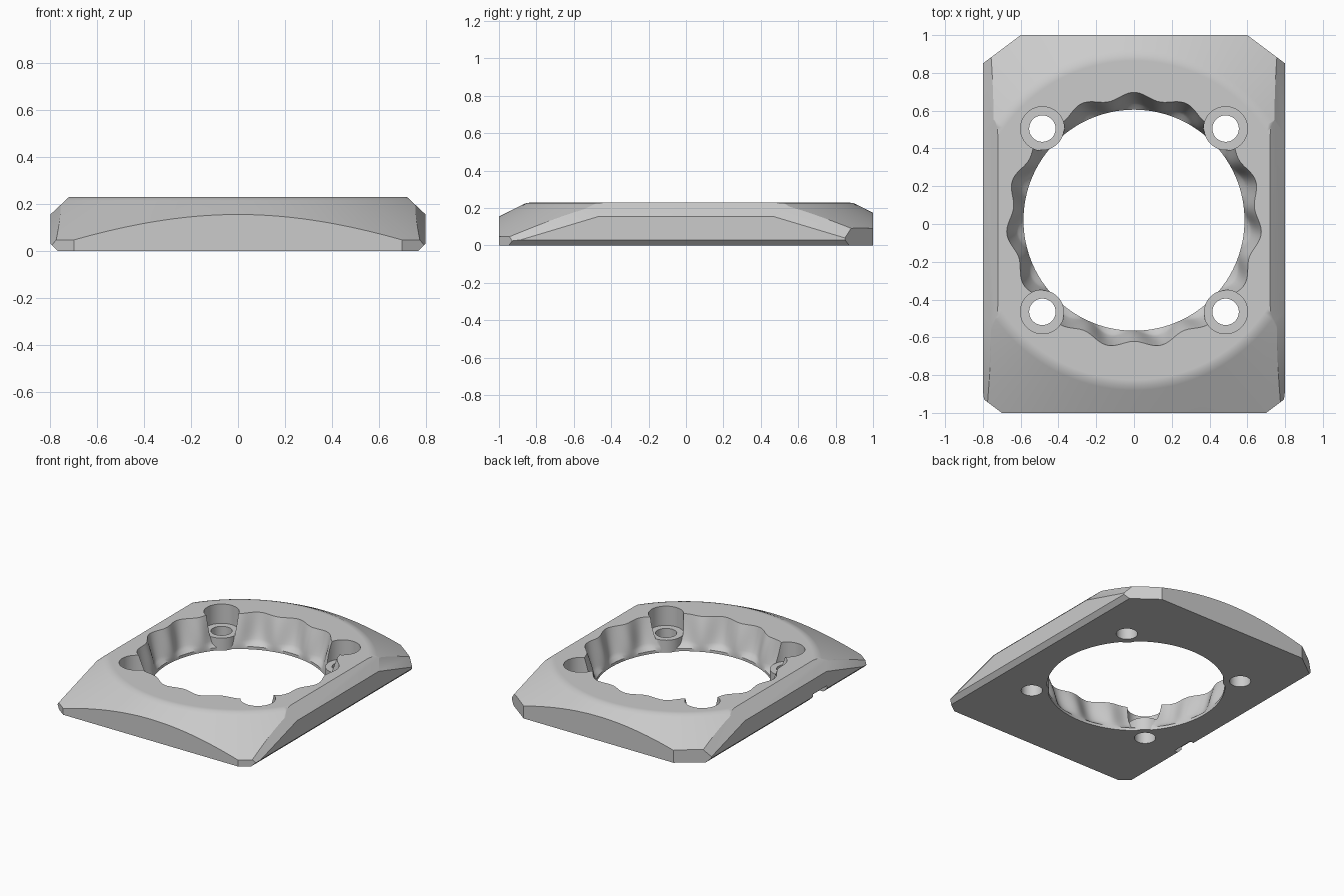
import bpy, bmesh, math
from mathutils import Vector

cube = bpy.data.objects.get("Cube")
if cube:
    bpy.data.objects.remove(cube, do_unlink=True)

TOP, CY = 0.23, 0.02          # plate height, y of the opening's centre
HOLE, LOBES = 0.585, 15

grey = bpy.data.materials.new("plain_grey")
grey.use_nodes = True
grey.diffuse_color = (0.6, 0.6, 0.6, 1)
grey.node_tree.nodes["Principled BSDF"].inputs["Base Color"].default_value = (0.6, 0.6, 0.6, 1)


def make_object(name, bm, helper=False):
    bmesh.ops.recalc_face_normals(bm, faces=bm.faces)
    mesh = bpy.data.meshes.new(name)
    bm.to_mesh(mesh)
    bm.free()
    mesh.materials.append(grey)
    ob = bpy.data.objects.new(name, mesh)
    bpy.context.collection.objects.link(ob)
    ob.hide_render = helper
    return ob


def loft(rings, segments):
    """Closed solid from (z, radius function) rings around the opening's axis."""
    bm = bmesh.new()
    loops = []
    for z, radius in rings:
        loop = []
        for i in range(segments):
            a = math.tau * i / segments
            r = radius(a)
            loop.append(bm.verts.new((r * math.cos(a), CY + r * math.sin(a), z)))
        loops.append(loop)
    for low, high in zip(loops, loops[1:]):
        for i in range(segments):
            j = (i + 1) % segments
            bm.faces.new((low[i], low[j], high[j], high[i]))
    bm.faces.new(loops[0][::-1])
    bm.faces.new(loops[-1])
    return bm


def cut(bm, point, normal):
    """Slice away everything on the normal's side and cap the opening."""
    geom = bm.verts[:] + bm.edges[:] + bm.faces[:]
    res = bmesh.ops.bisect_plane(bm, geom=geom, dist=1e-6, plane_co=point,
                                 plane_no=Vector(normal).normalized(), clear_outer=True)
    edges = [e for e in res["geom_cut"] if isinstance(e, bmesh.types.BMEdge) and e.is_boundary]
    if edges:
        bmesh.ops.contextual_create(bm, geom=edges)


def cylinder(name, x, y, radius, z0, z1):
    bm = bmesh.new()
    bmesh.ops.create_cone(bm, cap_ends=True, segments=48, radius1=radius,
                          radius2=radius, depth=z1 - z0)
    bmesh.ops.translate(bm, verts=bm.verts, vec=(x, y, (z0 + z1) / 2))
    return make_object(name, bm, True)


def combine(target, tool, operation):
    mod = target.modifiers.new(tool.name, "BOOLEAN")
    mod.object, mod.operation, mod.solver = tool, operation, "EXACT"
    bpy.context.view_layer.objects.active = target
    bpy.ops.object.modifier_apply(modifier=mod.name)
    bpy.data.objects.remove(tool, do_unlink=True)


# Plate: flat-topped cone trimmed to a chamfered rectangle
profile = [(0, 1.33), (0.215, 0.9), (0.226, 0.875), (TOP, 0.845)]
bm = loft([(z, lambda a, r=r: r) for z, r in profile], 192)
for y in (-1, 1):
    cut(bm, (0, y, 0), (0, y, 0))
for s in (-1, 1):
    cut(bm, (s * 0.8, 0, 0), (s, 0, 0))
    cut(bm, (s * 0.77, 0, 0), (s, 0, -1))                    # lower side chamfer
    cut(bm, (s * 0.72, 0, TOP), (s * 0.075, 0, 0.08))        # upper side chamfer
    for y in (-1, 1):
        cut(bm, (s * 0.8, y * 0.45, 0.16), (s * 1.4, y * 0.3, 1))  # end chamfers
    cut(bm, (s * 0.6, 1, 0), (s * 0.15, 0.2, 0))             # back corners
    cut(bm, (s * 0.7, -1, 0), (s * 0.06, -0.08, 0))          # front corners
plate = make_object("mounting_plate", bm)


# Scalloped flare of the central opening
def scallop(t):
    def radius(a):
        lobe = 0.5 + 0.5 * math.cos(LOBES * (a - math.pi / 2))
        return HOLE + 0.092 * lobe * t ** 0.5 + 0.056 * (1 - lobe) * t ** 1.5
    return radius


steps = 10
rings = [(-0.05, scallop(0))]
rings += [(0.02 + (TOP - 0.02) * i / steps, scallop(i / steps)) for i in range(steps + 1)]
rings.append((TOP + 0.05, scallop(1)))
combine(plate, make_object("flare_cutter", loft(rings, LOBES * 14), True), "DIFFERENCE")

# Screw bosses, counterbores and through holes
spots = [(x, CY + y) for x in (-0.485, 0.485) for y in (-0.485, 0.485)]
for x, y in spots:
    combine(plate, cylinder("boss", x, y, 0.114, 0, 0.09), "UNION")
for x, y in spots:
    combine(plate, cylinder("counterbore", x, y, 0.116, 0.09, 0.4), "DIFFERENCE")
    combine(plate, cylinder("screw_hole", x, y, 0.07, -0.1, 0.2), "DIFFERENCE")

# Small pry notch under one side
bm = bmesh.new()
bmesh.ops.create_cube(bm, size=1)
bmesh.ops.scale(bm, verts=bm.verts, vec=(0.12, 0.16, 0.1))
bmesh.ops.translate(bm, verts=bm.verts, vec=(-0.8, -0.39, 0))
combine(plate, make_object("notch_cutter", bm, True), "DIFFERENCE")

# Smooth curved walls, keep the crisp chamfers
bpy.ops.object.select_all(action="DESELECT")
plate.select_set(True)
bpy.context.view_layer.objects.active = plate
bpy.ops.object.shade_smooth_by_angle(angle=math.radians(30))
plate.modifiers.new("weighted_normals", "WEIGHTED_NORMAL").keep_sharp = True
